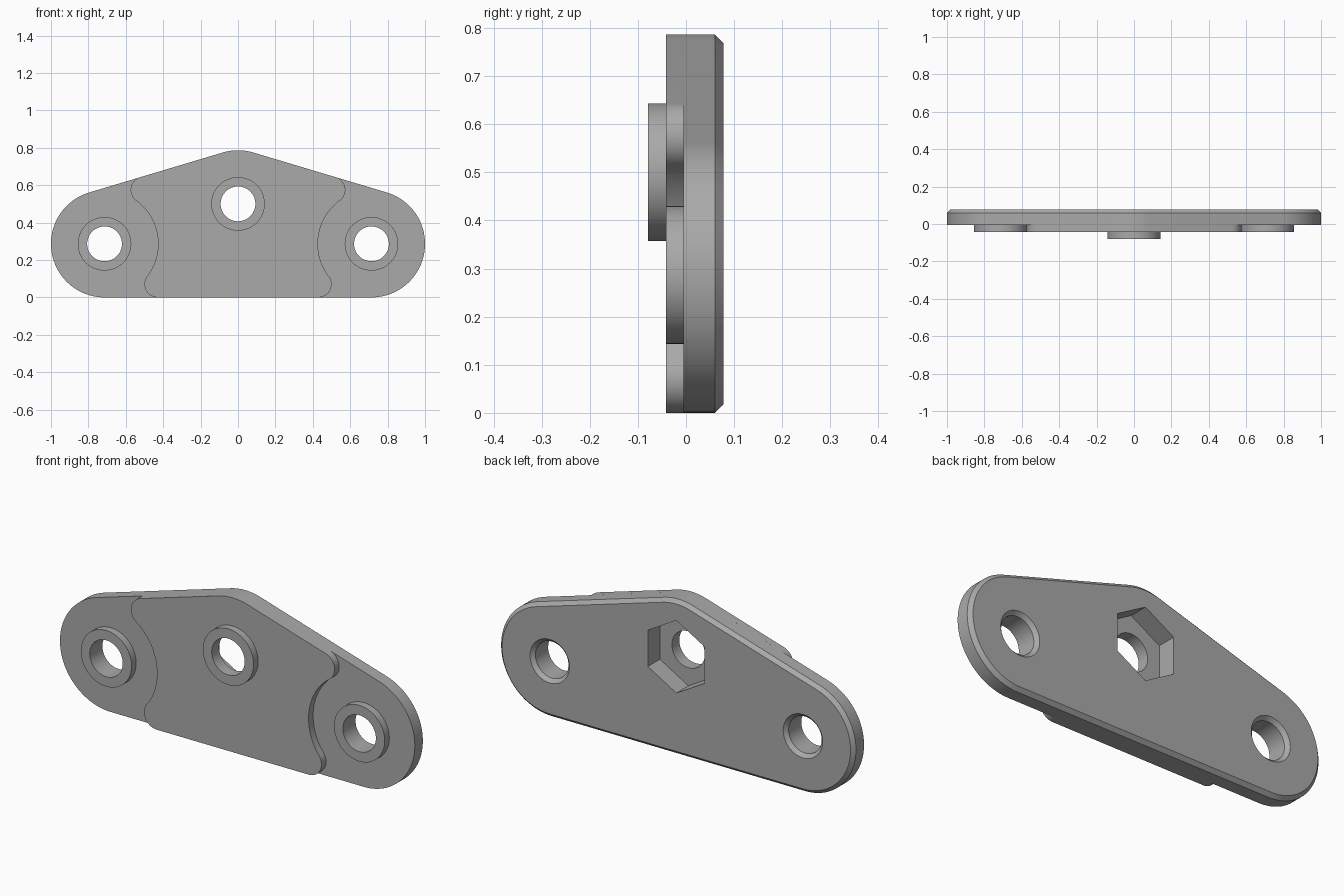
import bpy, bmesh
from math import cos, sin, radians

if "Cube" in bpy.data.objects:
    bpy.data.objects.remove(bpy.data.objects["Cube"])

grey = bpy.data.materials.new("plain grey")
grey.use_nodes = True
colour = (0.4, 0.4, 0.4, 1)
grey.diffuse_color = colour
grey.node_tree.nodes["Principled BSDF"].inputs["Base Color"].default_value = colour

# Main sizes: end radius, hole centres, depth of each layer
R = 0.2865
TOP, SIDE = (0, 0.5), (1 - R, R)
HOLE, BOSS, CHAMFER = 0.093, 0.143, 0.018
BACK, PLATE, RAISED, FRONT = 0.078, -0.005, -0.042, -0.079
SLOPE = 73.4        # angle of the normal of the sloping top edges


def arc(centre, r, start, end, steps=24):
    angles = [radians(start + (end - start) * i / steps) for i in range(steps + 1)]
    return [(centre[0] + r * cos(a), centre[1] + r * sin(a)) for a in angles]


def circle(centre, r, steps=64, start=0):
    return arc(centre, r, start, start + 360, steps)[:-1]


def mirrored(half):
    """Close a right-hand outline, given bottom to top, across x = 0."""
    return half + [(-x, z) for x, z in reversed(half) if x > 1e-4]


def loft(name, layers):
    """Solid through matching x-z outlines placed at increasing y."""
    bm = bmesh.new()
    rings = [[bm.verts.new((x, y, z)) for x, z in outline] for y, outline in layers]
    n = len(rings[0])
    for a, b in zip(rings, rings[1:]):
        for i in range(n):
            j = (i + 1) % n
            bm.faces.new((a[i], a[j], b[j], b[i]))
    bm.faces.new(rings[0])
    bm.faces.new(rings[-1])
    bmesh.ops.recalc_face_normals(bm, faces=bm.faces)
    mesh = bpy.data.meshes.new(name)
    bm.to_mesh(mesh)
    bm.free()
    mesh.materials.append(grey)
    ob = bpy.data.objects.new(name, mesh)
    bpy.context.collection.objects.link(ob)
    return ob


def plate_outline(r):
    return mirrored(arc(SIDE, r, -90, SLOPE, 48) + arc(TOP, r, SLOPE, 90, 8))


def raised_outline():
    # Lower fillet, hollow around the side hole, upper fillet, rounded peak
    fillet = 0.071
    return mirrored(arc((0.429, fillet), fillet, -90, 37.1)
                    + arc(SIDE, R, 217.1, 126.3)[1:-1]
                    + arc((0.503, 0.5745), fillet, -53.7, SLOPE)
                    + arc(TOP, R, SLOPE, 90, 8))


# Solid parts
plate = loft("base_plate", [(PLATE, plate_outline(R)), (BACK - CHAMFER, plate_outline(R)),
                            (BACK, plate_outline(R - CHAMFER))])
raised = loft("raised_centre", [(RAISED, raised_outline()), (PLATE, raised_outline())])
bosses = [loft("centre_boss", [(FRONT, circle(TOP, BOSS)), (RAISED, circle(TOP, BOSS))])]

# Cutters: centre bore, hexagonal nut pocket, chamfered side bores
cutters = [loft("bore_cutter", [(-0.2, circle(TOP, HOLE)), (0.2, circle(TOP, HOLE))])]
pocket = circle(TOP, 0.185, 6, 30)
cutters.append(loft("pocket_cutter", [(-0.019, pocket), (0.2, pocket)]))
for side, sx in (("left", 1), ("right", -1)):
    c = (SIDE[0] * sx, SIDE[1])
    bosses.append(loft(side + "_boss", [(RAISED, circle(c, BOSS)), (PLATE, circle(c, BOSS))]))
    cutters.append(loft(side + "_bore_cutter", [
        (-0.2, circle(c, HOLE)), (BACK - CHAMFER, circle(c, HOLE)),
        (BACK + CHAMFER, circle(c, HOLE + 2 * CHAMFER))]))

# Cut every part, then bake the result and drop the cutters
parts = [plate, raised] + bosses
for ob in parts:
    for cutter in cutters:
        mod = ob.modifiers.new("cut", 'BOOLEAN')
        mod.operation, mod.solver, mod.object = 'DIFFERENCE', 'EXACT', cutter
graph = bpy.context.evaluated_depsgraph_get()
baked = [bpy.data.meshes.new_from_object(ob.evaluated_get(graph)) for ob in parts]
for ob, mesh in zip(parts, baked):
    ob.modifiers.clear()
    ob.data = mesh
for cutter in cutters:
    bpy.data.objects.remove(cutter)

# Smooth the round walls, keep the edges crisp
bpy.ops.object.select_all(action='DESELECT')
for ob in parts:
    ob.select_set(True)
bpy.context.view_layer.objects.active = plate
bpy.ops.object.shade_smooth_by_angle(angle=radians(30))
